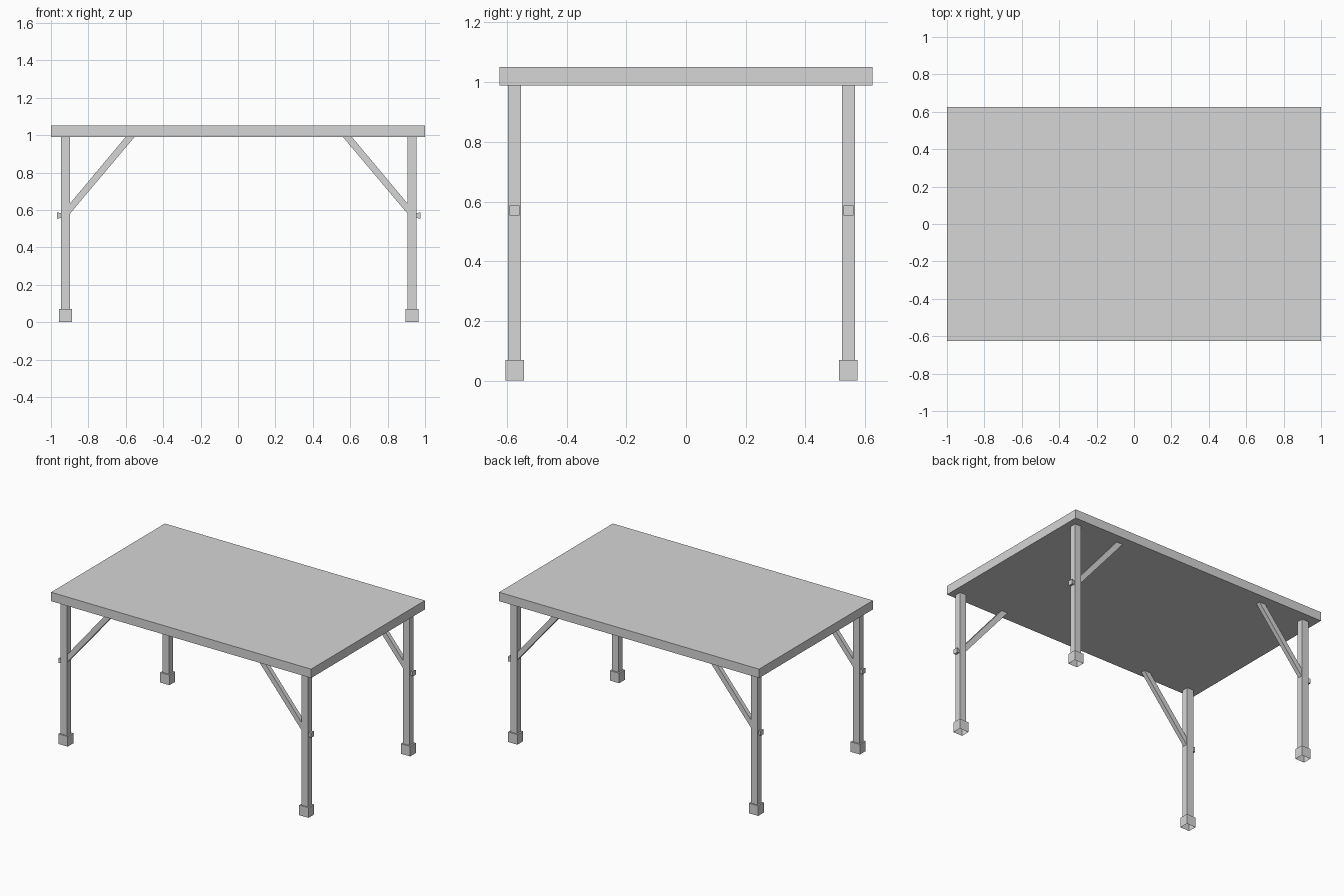
import bpy
import bmesh

if "Cube" in bpy.data.objects:
    bpy.data.objects.remove(bpy.data.objects["Cube"], do_unlink=True)

GREY = (0.67, 0.67, 0.67, 1.0)
grey = bpy.data.materials.new("light_grey")
grey.use_nodes = True
grey.diffuse_color = GREY
grey.node_tree.nodes["Principled BSDF"].inputs["Base Color"].default_value = GREY


def finish(name, bm):
    bmesh.ops.recalc_face_normals(bm, faces=bm.faces[:])
    mesh = bpy.data.meshes.new(name)
    bm.to_mesh(mesh)
    bm.free()
    mesh.materials.append(grey)
    obj = bpy.data.objects.new(name, mesh)
    bpy.context.collection.objects.link(obj)


def box(name, center, size, open_bottom=False):
    bm = bmesh.new()
    bmesh.ops.create_cube(bm, size=1)
    for v in bm.verts:
        v.co = [c + p * s for c, p, s in zip(center, v.co, size)]
    if open_bottom:
        bottom = min(bm.faces, key=lambda f: f.calc_center_median().z)
        bmesh.ops.delete(bm, geom=[bottom], context="FACES_ONLY")
    finish(name, bm)


def brace(name, x, y, side, depth):
    """Slanted bar whose ends are cut flush with the leg and the tabletop."""
    profile = [(0.02, 0.576), (0.02, 0.63), (0.32, UNDERSIDE), (0.368, UNDERSIDE)]
    bm = bmesh.new()
    face = bm.faces.new([bm.verts.new((x - side * px, y - depth / 2, pz))
                         for px, pz in profile])
    out = bmesh.ops.extrude_face_region(bm, geom=[face])
    moved = [g for g in out["geom"] if isinstance(g, bmesh.types.BMVert)]
    bmesh.ops.translate(bm, verts=moved, vec=(0, depth, 0))
    finish(name, bm)


def peg(name, x, y, side):
    """Square peg that flares towards its outer end."""
    bm = bmesh.new()
    bmesh.ops.create_cube(bm, size=1)
    for v in bm.verts:
        outer = v.co.x * side > 0
        width = 0.034 if outer else 0.024
        v.co = (x + side * (0.045 if outer else 0.02),
                y + v.co.y * width, 0.57 + v.co.z * width)
    finish(name, bm)


UNDERSIDE = 0.989
TOP = 1.051
FOOT = 0.07

# Tabletop
box("tabletop", (0, 0, (UNDERSIDE + TOP) / 2), (2, 1.25, TOP - UNDERSIDE))

# Four legs, each with a foot, a brace and a peg
for x, x_name in ((-0.922, "right"), (0.93, "left")):
    side = 1 if x > 0 else -1
    for y, y_name in ((-0.574, "front"), (0.544, "back")):
        label = f"{y_name}_{x_name}"
        box(label + "_leg", (x, y, (FOOT + UNDERSIDE) / 2),
            (0.049, 0.044, UNDERSIDE - FOOT))
        box(label + "_foot", (x, y, FOOT / 2), (0.071, 0.062, FOOT), open_bottom=True)
        brace(label + "_brace", x, y, side, 0.03)
        peg(label + "_peg", x, y, side)
